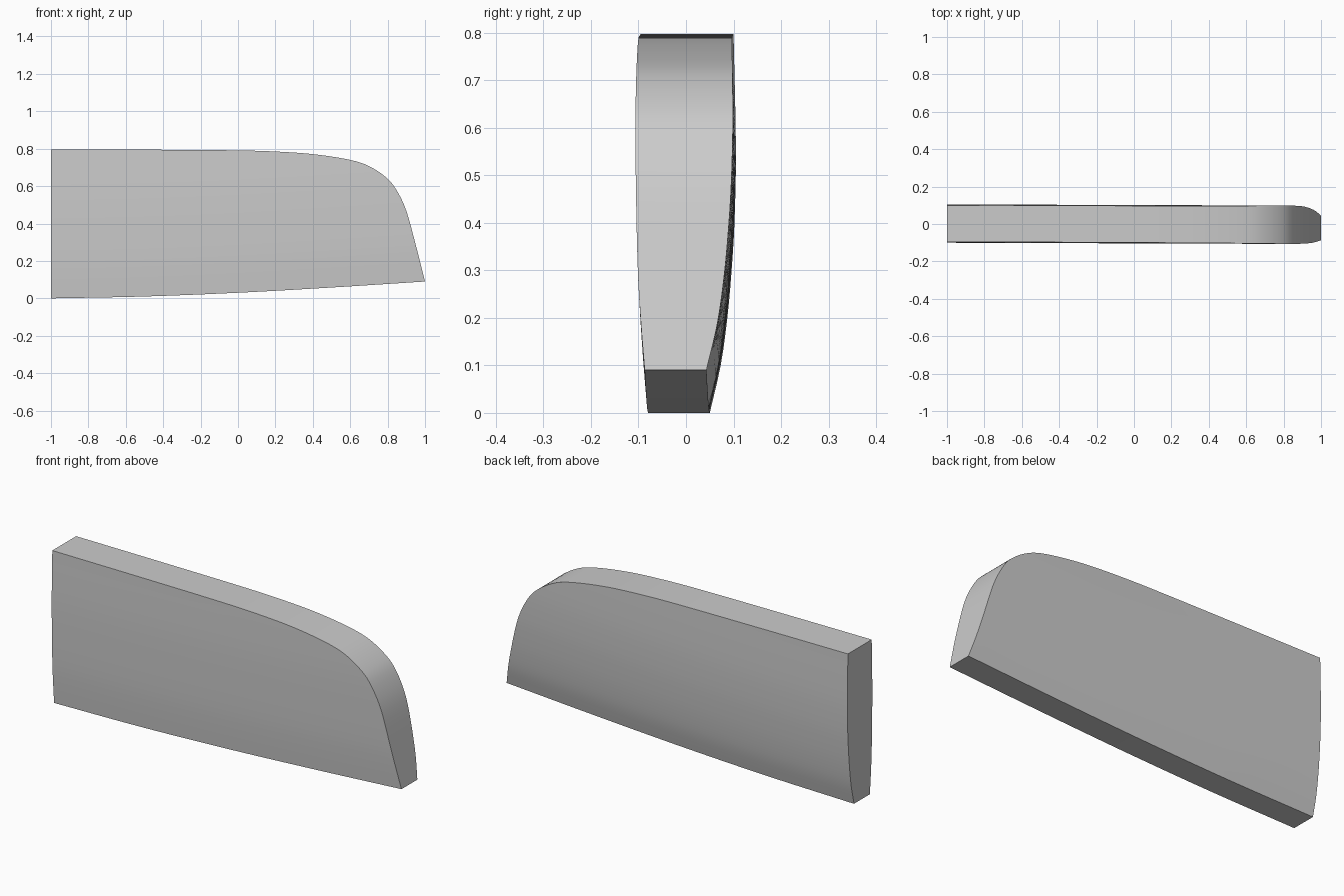
import bpy
import bmesh

cube = bpy.data.objects.get("Cube")
if cube:
    bpy.data.objects.remove(cube, do_unlink=True)


def curve(points, t):
    """Smooth curve through (t, value) points, with matched slopes at each point."""
    n = len(points)

    def slope(i):
        a, b = points[max(i - 1, 0)], points[min(i + 1, n - 1)]
        return (b[1] - a[1]) / (b[0] - a[0])

    i = 0
    while i < n - 2 and t > points[i + 1][0]:
        i += 1
    (t0, v0), (t1, v1) = points[i], points[i + 1]
    h = t1 - t0
    s = (t - t0) / h
    return ((1 + 2 * s) * (1 - s) ** 2 * v0 + s * (1 - s) ** 2 * h * slope(i)
            + s * s * (3 - 2 * s) * v1 + s * s * (s - 1) * h * slope(i + 1))


# Outline edges (x, z) and side bulges (height above the lower edge, y)
TOP = [(-1, .797), (-.5, .795), (0, .791), (.2, .785), (.4, .771), (.6, .74),
       (.7, .707), (.8, .64), (.85, .575), (.9, .468), (.95, .287), (1, .09)]
BOTTOM = [(-1, 0), (-.5, .01), (0, .03), (.5, .058), (1, .09)]
BACK = [(0, .05), (.1, .073), (.2, .087), (.3, .096), (.4, .102), (.55, .105), (.8, .1)]
FRONT = [(0, -.08), (.1, -.088), (.2, -.094), (.35, -.098), (.55, -.1), (.8, -.095)]

COLUMNS, ROWS = 72, 24

bm = bmesh.new()


def side_grid(profile):
    grid = []
    for i in range(COLUMNS + 1):
        u = i / COLUMNS
        x = 1 - 2 * (1 - u) ** 2          # columns crowd towards the rounded end
        low, high = curve(BOTTOM, x), curve(TOP, x)
        drift = -.0035 * (x + 1)
        column = []
        for j in range(ROWS + 1):
            height = (high - low) * j / ROWS
            column.append(bm.verts.new((x, curve(profile, height) + drift, low + height)))
        grid.append(column)
    return grid


front, back = side_grid(FRONT), side_grid(BACK)

# Curved front and back faces
for grid in (front, back):
    for a, b in zip(grid, grid[1:]):
        for j in range(ROWS):
            bm.faces.new((a[j], b[j], b[j + 1], a[j + 1]))

# Lower face and rounded upper face
for row in (0, ROWS):
    for i in range(COLUMNS):
        bm.faces.new((front[i][row], front[i + 1][row], back[i + 1][row], back[i][row]))

# Flat end cap
bm.faces.new(front[0] + back[0][::-1])

# Close the pointed tip
bmesh.ops.remove_doubles(bm, verts=bm.verts, dist=.00001)
bmesh.ops.recalc_face_normals(bm, faces=bm.faces)

mesh = bpy.data.meshes.new("curved_panel")
bm.to_mesh(mesh)
bm.free()
panel = bpy.data.objects.new("curved_panel", mesh)
bpy.context.collection.objects.link(panel)

# Plain light grey
GREY = (.6, .6, .6, 1)
grey = bpy.data.materials.new("light_grey")
grey.use_nodes = True
grey.diffuse_color = GREY
grey.node_tree.nodes["Principled BSDF"].inputs["Base Color"].default_value = GREY
mesh.materials.append(grey)

bpy.ops.object.select_all(action="DESELECT")
panel.select_set(True)
bpy.context.view_layer.objects.active = panel
bpy.ops.object.shade_smooth_by_angle(angle=.6)
